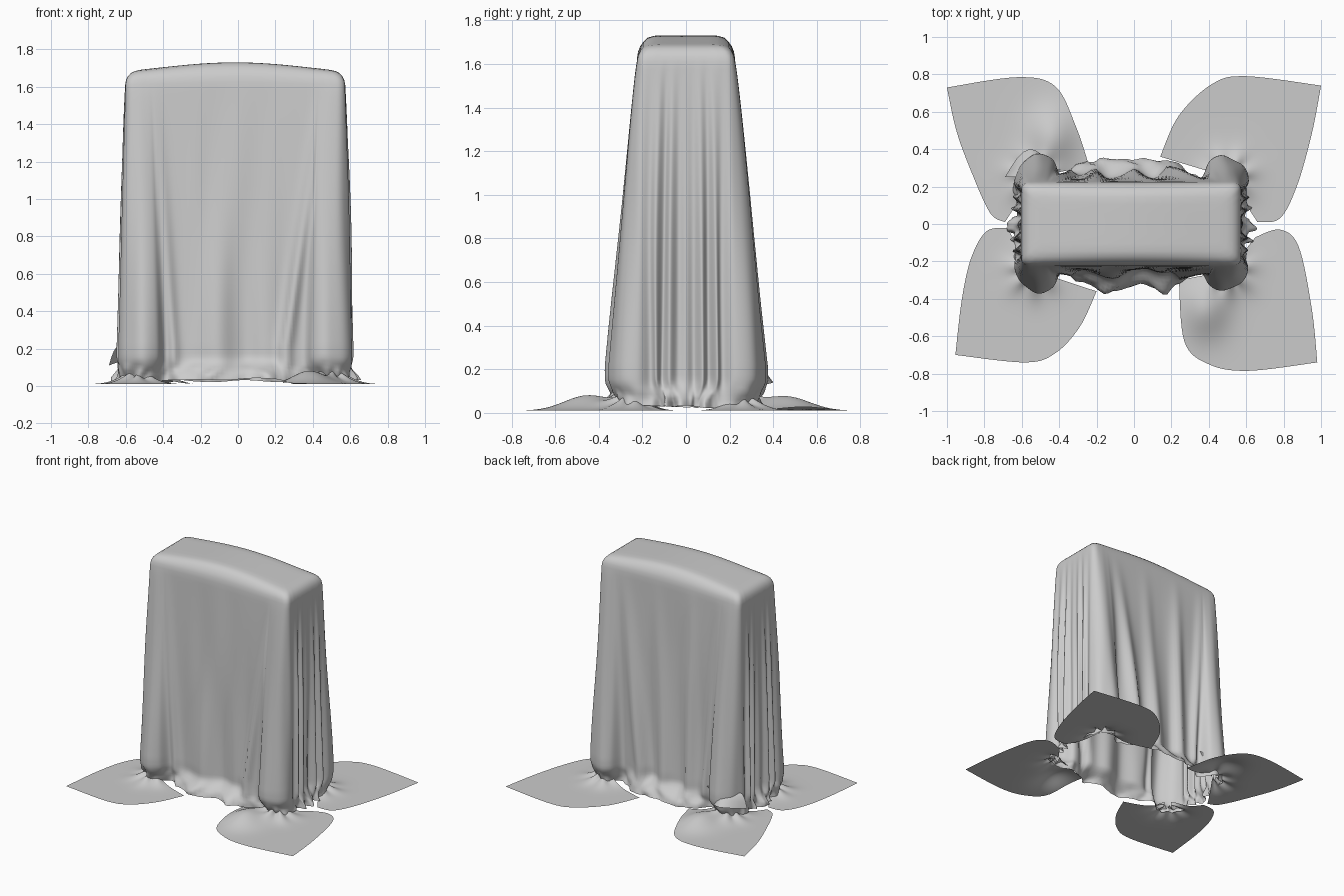
import bpy, bmesh, math
from mathutils import Vector, noise

if "Cube" in bpy.data.objects:
    bpy.data.objects.remove(bpy.data.objects["Cube"])

# Quarter cross-sections of the cloth, from side middle round the corner to back middle
TOP = [(.588, 0), (.588, .03), (.588, .06), (.588, .09), (.588, .12), (.588, .16), (.583, .2),
       (.56, .22), (.52, .225), (.47, .225), (.4, .225), (.25, .225), (.12, .225), (0, .225)]
LOW = [(.605, 0), (.59, .04), (.63, .08), (.585, .11), (.635, .145), (.60, .17), (.625, .225),
       (.585, .315), (.50, .36), (.42, .335), (.375, .265), (.30, .26), (.14, .245), (0, .25)]
HEM = [(.65, 0), (.65, .03), (.62, .06), (.65, .09), (.60, .12), (.62, .16), (.61, .21),
       (.57, .28), (.51, .31), (.45, .29), (.38, .25), (.31, .29), (.17, .35), (0, .335)]
# Slanting folds on the wide faces: side, x at top, x at bottom, width, depth
FOLDS = [(-1, .47, .27, .035, .05), (-1, -.42, -.33, .03, .03), (-1, .05, -.12, .10, .03),
         (1, .38, .20, .05, .06), (1, .1, .02, .05, .035), (1, -.2, -.19, .045, .05),
         (1, -.42, -.33, .03, .04)]

# Outlines of the corner sheets lying on the floor
SHEETS = {
    "back_right": [(.66, .01), (.78, .03), (.87, .20), (.95, .48), (1.0, .74),
                   (.60, .79), (.42, .75), (.24, .58), (.14, .36)],
    "back_left": [(-.69, .01), (-.77, .06), (-.87, .28), (-.95, .5), (-1.0, .73),
                  (-.62, .785), (-.42, .735), (-.31, .52), (-.24, .31)],
    "front_left": [(-.68, -.02), (-.79, -.04), (-.87, -.18), (-.92, -.4), (-.955, -.7),
                   (-.58, -.74), (-.42, -.69), (-.29, -.55), (-.2, -.36)],
    "front_right": [(.65, -.07), (.78, -.03), (.88, -.12), (.95, -.45), (.98, -.74),
                    (.61, -.785), (.4, -.75), (.27, -.63), (.24, -.3)],
}
# Raised swell on some sheets: x, y, height
SWELLS = {"back_left": (-.44, .46, .065), "front_right": (.38, -.45, .07)}


def all_round(q):
    ne = [Vector((x, y)) for x, y in q]
    nw = [Vector((-x, y)) for x, y in q[::-1]]
    loop = ne[:-1] + nw[:-1]
    return loop + [-p for p in loop]


def smooth_curve(p, n, closed):
    out, m = [], len(p)
    for i in range(m if closed else m - 1):
        if closed:
            a, b, c, d = (p[(i + k) % m] for k in (-1, 0, 1, 2))
        else:
            a, b, c, d = (p[min(max(i + k, 0), m - 1)] for k in (-1, 0, 1, 2))
        for j in range(n):
            t = j / n
            out.append(.5 * (2 * b + (c - a) * t + (2 * a - 5 * b + 4 * c - d) * t * t
                             + (3 * b - a - 3 * c + d) * t ** 3))
    if not closed:
        out.append(p[-1].copy())
    return out


def loft(name, rings, closed):
    bm = bmesh.new()
    rows = [[bm.verts.new(v) for v in r] for r in rings]
    for r0, r1 in zip(rows, rows[1:]):
        n = len(r0)
        for i in range(n if closed else n - 1):
            k = (i + 1) % n
            bm.faces.new((r0[i], r0[k], r1[k], r1[i]))
    bmesh.ops.remove_doubles(bm, verts=bm.verts, dist=.0004)
    bmesh.ops.recalc_face_normals(bm, faces=bm.faces)
    if sum(f.normal.z * f.calc_area() for f in bm.faces) < 0:
        bmesh.ops.reverse_faces(bm, faces=bm.faces)
    me = bpy.data.meshes.new(name)
    bm.to_mesh(me)
    bm.free()
    for f in me.polygons:
        f.use_smooth = True
    ob = bpy.data.objects.new(name, me)
    bpy.context.collection.objects.link(ob)
    return ob


top, low, hem = (smooth_curve(all_round(q), 7, True) for q in (TOP, LOW, HEM))


def crown(x):
    # gentle rise of the top towards the middle
    return .045 * math.cos(min(abs(x / .588), 1) * math.pi / 2) ** 1.3


rings = []
# Top of the cover: from the middle line out over the rounded edge
for d, z in [(.225, 1.685), (.17, 1.685), (.12, 1.685), (.08, 1.684), (.05, 1.68), (.03, 1.671),
             (.015, 1.656), (.005, 1.636)]:
    ring = []
    for p in top:
        x, y = p.x * (.588 - d) / .588, p.y * (.225 - d) / .225
        ring.append((x - .015, y, z + crown(x) * min(1, .4 + d * 10)))
    rings.append(ring)

# Hanging cloth: folds deepen downwards, columns pinch in at the floor
N = 70
for k in range(N + 1):
    z = 1.61 - 1.6 * (k / N) ** .9
    w = min(1, (1.61 - z) / 1.40)
    s = max(0, (.16 - z) / .15)
    s = s * s * (3 - 2 * s)
    ring = []
    for a, b, c in zip(top, low, hem):
        p = a.lerp(b, w ** .85).lerp(c, s)
        out = (b - Vector((max(-.4, min(.4, b.x)), 0))).normalized()
        n = noise.noise(Vector((b.x * 7, b.y * 7, z * .9)))
        crumple = noise.noise(Vector((b.x * 16, b.y * 16, z * 16))) * s
        p = p + out * (.03 * n * w + .03 * crumple)
        if abs(b.y) > .2:
            for side, x0, x1, width, depth in FOLDS:
                if side * b.y > 0:
                    q = (p.x - x0 - (x1 - x0) * w) / width
                    p.y += side * depth * w * (1 - s) * math.exp(-q * q) * (abs(b.y) < .3)
        lift = s * .018 * (1 + noise.noise(Vector((b.x * 6, b.y * 6, 3))))
        edge = crown(a.x) * .3 * max(0, 1 - w * 12)
        ring.append((p.x - .015, p.y, z + lift + edge))
    rings.append(ring)
loft("draped_cover", rings, True)

# Corner sheets spreading from each gathered fold
for name, pts in SHEETS.items():
    sx = 1 if "right" in name else -1
    sy = 1 if "back" in name else -1
    c = Vector((sx * .52 - .015, sy * .25))
    # keep the outer tip crisp by splining the two edges separately
    pts = [Vector(p) for p in pts]
    edge = smooth_curve(pts[:5], 8, False)[:-1] + smooth_curve(pts[4:], 8, False)
    rings = []
    for k in range(25):
        t = .08 + .92 * k / 24
        ring = []
        for e in edge:
            p = c.lerp(e, t)
            r = (p - c).length
            ang = math.atan2(e.y - c.y, e.x - c.x)
            z = .01 + .06 * math.exp(-(r / .12) ** 2) * (1 + .25 * math.sin(ang * 7))
            if name in SWELLS:
                hx, hy, h = SWELLS[name]
                z += h * math.exp(-((p.x - hx) / .12) ** 2 - ((p.y - hy) / .15) ** 2)
            ring.append((p.x, p.y, z))
        rings.append(ring)
    loft(name + "_floor_sheet", rings, False)

# Small turned-up flap at the back left corner
flap = []
for i in range(9):
    u = i / 8
    flap.append([(-.64 + .26 * u - .05 * v, .25 + .13 * v * math.sin(math.pi * u) + .04 * u,
                  .21 - .10 * v * v + .03 * math.sin(math.pi * u)) for v in (0, .25, .5, .75, 1)])
loft("turned_up_flap", flap, False)
